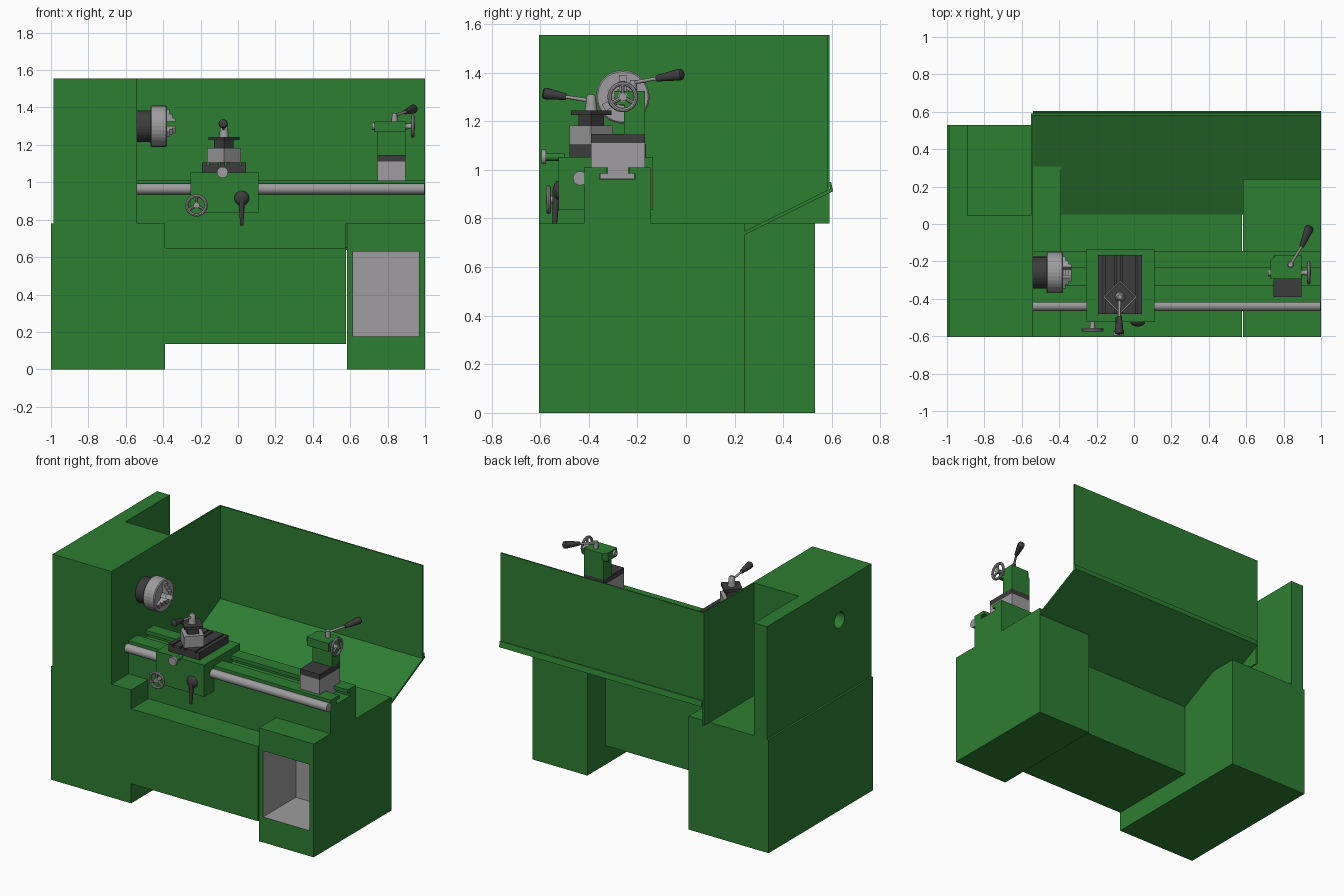
import bpy, bmesh, math
from mathutils import Vector

if "Cube" in bpy.data.objects:
    bpy.data.objects.remove(bpy.data.objects["Cube"])


def mat(name, r, g, b):
    m = bpy.data.materials.new(name)
    m.diffuse_color = (r, g, b, 1)
    m.use_nodes = True
    m.node_tree.nodes["Principled BSDF"].inputs["Base Color"].default_value = m.diffuse_color
    return m


GREEN = mat("machine_green", 0.027, 0.205, 0.032)
GREY = mat("steel_grey", 0.342, 0.335, 0.342)
DARK = mat("dark_grey", 0.048, 0.046, 0.048)


def finish(name, bm, *mats, smooth=False):
    bmesh.ops.recalc_face_normals(bm, faces=bm.faces)
    me = bpy.data.meshes.new(name)
    bm.to_mesh(me)
    bm.free()
    ob = bpy.data.objects.new(name, me)
    bpy.context.collection.objects.link(ob)
    for m in mats:
        me.materials.append(m)
    if smooth:
        bpy.ops.object.select_all(action='DESELECT')
        ob.select_set(True)
        bpy.context.view_layer.objects.active = ob
        bpy.ops.object.shade_smooth_by_angle(angle=math.radians(40))
    return ob


def prism(name, pts, axis, a, b, m):
    """Extrude a 2D outline along an axis (remaining axes kept in x, y, z order)."""
    bm = bmesh.new()
    def place(p, t):
        c = list(p)
        c.insert(axis, t)
        return bm.verts.new(c)
    lo = [place(p, a) for p in pts]
    hi = [place(p, b) for p in pts]
    bm.faces.new(lo)
    bm.faces.new(hi)
    for i in range(len(pts)):
        j = (i + 1) % len(pts)
        bm.faces.new((lo[i], lo[j], hi[j], hi[i]))
    return finish(name, bm, m)


def box(name, x, y, z, m):
    return prism(name, [(x[0], y[0]), (x[1], y[0]), (x[1], y[1]), (x[0], y[1])], 2, z[0], z[1], m)


def diamond(name, c, h, z, m):
    return prism(name, [(c[0] - h, c[1]), (c[0], c[1] - h), (c[0] + h, c[1]), (c[0], c[1] + h)],
                 2, z[0], z[1], m)


def lathe(name, origin, axis, prof, m, n=24, smooth=True, closed=False):
    """Revolve (radius, distance) points around an axis."""
    bm = bmesh.new()
    q = Vector(axis).normalized().to_track_quat('Z', 'Y')
    o = Vector(origin)
    rings = []
    for r, h in prof:
        rings.append([bm.verts.new(o + q @ Vector((r * math.cos(2 * math.pi * i / n),
                      r * math.sin(2 * math.pi * i / n), h))) for i in range(n)])
    pairs = list(zip(rings, rings[1:]))
    if closed:
        pairs.append((rings[-1], rings[0]))
    else:
        bm.faces.new(rings[0])
        bm.faces.new(rings[-1])
    for a, b in pairs:
        for i in range(n):
            j = (i + 1) % n
            bm.faces.new((a[i], a[j], b[j], b[i]))
    return finish(name, bm, m, smooth=smooth)


def rod(name, p, q, r0, r1, m, n=16):
    d = Vector(q) - Vector(p)
    return lathe(name, p, d, [(r0, 0), (r1, d.length)], m, n)


def handwheel(name, c, axis, r, t):
    """Rim, hub and three dished spokes; the axis points outward."""
    ax = Vector(axis)
    c = Vector(c)
    rim = [(r - t + t * math.cos(k * math.pi / 4), t * math.sin(k * math.pi / 4)) for k in range(8)]
    lathe(name + "_rim", c, ax, rim, GREY, 32, closed=True)
    lathe(name + "_hub", c - ax * 0.035, ax, [(0.012, 0), (0.016, 0.03), (0.016, 0.045)], GREY, 16)
    side = Vector((0, 0, 1))
    other = ax.cross(side)
    for k in range(3):
        a = math.radians(90 + 120 * k)
        d = side * math.sin(a) + other * math.cos(a)
        rod(f"{name}_spoke_{k}", c, c + d * (r - t), 0.008, 0.008, GREY, 8)


def grip_lever(name, a, b, c):
    """Steel arm from a to b with a flared dark grip from b to c."""
    rod(name + "_arm", a, b, 0.008, 0.007, GREY, 12)
    d = (Vector(c) - Vector(b))
    L = d.length
    lathe(name + "_grip", b, d, [(0.013, 0), (0.024, L * 0.85), (0.022, L * 0.95), (0.014, L)], DARK, 16)


# cabinet base
box("left_pedestal", (-1, -0.39), (-0.605, 0.53), (0, 0.78), GREEN)
box("middle_cabinet", (-0.39, 0.577), (-0.605, 0.05), (0.135, 0.65), GREEN)

# right pedestal with open grey storage recess
bm = bmesh.new()
bmesh.ops.create_cube(bm, size=1)
for v in bm.verts:
    v.co = (0.7915 + v.co.x * 0.417, -0.1825 + v.co.y * 0.845, 0.39 + v.co.z * 0.78)
front = min(bm.faces, key=lambda f: f.calc_center_median().y)
bmesh.ops.inset_region(bm, faces=[front], thickness=0.03)
for v in front.verts:
    v.co.x = 0.615 if v.co.x < 0.79 else 0.967
    v.co.z = 0.175 if v.co.z < 0.39 else 0.63
inner = bmesh.ops.extrude_discrete_faces(bm, faces=[front])["faces"][0]
for v in inner.verts:
    v.co.y += 0.355
inner.material_index = 1
for e in inner.edges:
    for f in e.link_faces:
        f.material_index = 1
finish("right_pedestal", bm, GREEN, GREY)

# headstock, L-shaped in plan, with spindle bore
AY, AZ = -0.26, 1.3
head = prism("headstock", [(-0.987, -0.605), (-0.54, -0.605), (-0.54, 0.045), (-0.89, 0.045),
                           (-0.89, 0.53), (-0.987, 0.53)], 2, 0.78, 1.555, GREEN)
cutter = lathe("bore_cutter", (-1.1, AY, AZ), (1, 0, 0), [(0.055, 0), (0.055, 0.5)], GREEN, 32)
cutter.hide_render = True
mod = head.modifiers.new("bore", 'BOOLEAN')
mod.object = cutter
mod.operation = 'DIFFERENCE'
mod.solver = 'EXACT'
bpy.context.view_layer.objects.active = head
bpy.ops.object.modifier_apply(modifier="bore")
bpy.data.objects.remove(cutter)

# splash guard and sloping chip tray
box("splash_back", (-0.55, 1), (0.58, 0.59), (0.91, 1.555), GREEN)
box("splash_side", (-0.55, -0.54), (0.045, 0.59), (0.78, 1.555), GREEN)
prism("chip_tray", [(0.05, 0.638), (0.605, 0.912), (0.597, 0.95), (0.59, 0.95), (0.592, 0.922),
                    (0.05, 0.652)], 0, -0.54, 1, GREEN)

# bed with T-slot, and feed rod
prism("bed", [(-0.42, 0.65), (-0.145, 0.65), (-0.145, 1.01), (-0.235, 1.01), (-0.235, 0.985),
              (-0.21, 0.985), (-0.21, 0.96), (-0.355, 0.96), (-0.355, 0.985), (-0.325, 0.985),
              (-0.325, 1.01), (-0.42, 1.01)], 0, -0.54, 0.575, GREEN)
prism("bed_end", [(-0.42, 0.78), (-0.145, 0.78), (-0.145, 1.01), (-0.235, 1.01), (-0.235, 0.985),
                  (-0.21, 0.985), (-0.21, 0.96), (-0.355, 0.96), (-0.355, 0.985), (-0.325, 0.985),
                  (-0.325, 1.01), (-0.42, 1.01)], 0, 0.575, 1, GREEN)
rod("feed_rod", (-0.54, -0.436, 0.965), (0.998, -0.436, 0.965), 0.029, 0.029, GREY, 32)

# chuck with three stepped jaws
lathe("chuck_backplate", (-0.54, AY, AZ), (1, 0, 0),
      [(0.04, 0), (0.085, 0), (0.085, 0.075), (0.04, 0.075)], DARK, 32, False, True)
lathe("chuck_body", (-0.468, AY, AZ), (1, 0, 0),
      [(0.035, 0), (0.104, 0), (0.11, 0.006), (0.11, 0.082), (0.104, 0.088), (0.035, 0.088)],
      GREY, 32, False, True)
for k in range(3):
    jaw = prism(f"chuck_jaw_{k}", [(-0.385, 0.025), (-0.335, 0.025), (-0.335, 0.045), (-0.35, 0.045),
                (-0.35, 0.065), (-0.365, 0.065), (-0.365, 0.09), (-0.385, 0.09)], 1, -0.016, 0.016, GREY)
    jaw.location = (0, AY, AZ)
    jaw.rotation_euler.x = math.radians(120 * k)

# carriage and slotted cross slide
box("carriage", (-0.255, 0.11), (-0.525, -0.135), (0.835, 1.053), GREEN)
top = [(-0.193, 1.053), (0.043, 1.053), (0.043, 1.105)]
for s in (0.008, -0.07, -0.105, -0.165):
    top += [(s + 0.009, 1.105), (s + 0.009, 1.09), (s, 1.09), (s, 1.105)]
top += [(-0.193, 1.105)]
prism("cross_slide", top, 1, -0.48, -0.165, DARK)

# tool post
C = (-0.075, -0.39)
diamond("tool_post_base", C, 0.09, (1.105, 1.182), GREY)
diamond("tool_post_neck", C, 0.052, (1.182, 1.225), DARK)
diamond("tool_post_cap", C, 0.083, (1.225, 1.243), DARK)
lathe("tool_post_hub", (*C, 1.243), (0, 0, 1), [(0.026, 0), (0.022, 0.03), (0.018, 0.06), (0.012, 0.066)],
      GREY, 16)
grip_lever("tool_post_lever", (-0.077, -0.39, 1.284), (-0.078, -0.493, 1.30), (-0.08, -0.59, 1.316))

# carriage controls
handwheel("apron_wheel", (-0.222, -0.565, 0.877), (0, -1, 0), 0.06, 0.009)
rod("apron_wheel_shaft", (-0.222, -0.52, 0.877), (-0.222, -0.56, 0.877), 0.013, 0.013, GREY)
rod("cross_feed_shaft", (-0.083, -0.5, 1.053), (-0.083, -0.58, 1.053), 0.016, 0.016, GREEN)
rod("cross_feed_knob", (-0.083, -0.575, 1.053), (-0.083, -0.595, 1.053), 0.03, 0.03, GREY)
lathe("feed_lever_boss", (0.02, -0.52, 0.915), (0, -1, 0),
      [(0.041, 0), (0.038, 0.012), (0.026, 0.022), (0.008, 0.028)], DARK, 24)
rod("feed_lever_arm", (0.02, -0.533, 0.92), (0.02, -0.54, 0.77), 0.016, 0.009, DARK, 12)

# tailstock
box("tailstock_clamp", (0.745, 0.895), (-0.353, -0.212), (0.962, 0.984), GREY)
box("tailstock_clamp_neck", (0.745, 0.895), (-0.323, -0.237), (0.98, 1.02), GREY)
box("tailstock_base", (0.745, 0.895), (-0.39, -0.168), (1.01, 1.11), GREY)
box("tailstock_plate", (0.745, 0.895), (-0.39, -0.168), (1.11, 1.147), DARK)
box("tailstock_body", (0.745, 0.895), (-0.255, -0.168), (1.147, 1.28), GREEN)
prism("tailstock_housing", [(0.73, -0.295), (0.895, -0.295), (0.895, -0.168), (0.757, -0.168),
                            (0.73, -0.195)], 2, 1.268, 1.325, GREEN)
rod("tailstock_quill", (0.716, AY, AZ), (0.9, AY, AZ), 0.02, 0.02, GREY)
handwheel("tailstock_wheel", (0.935, AY, AZ), (1, 0, 0), 0.063, 0.009)
rod("tailstock_wheel_shaft", (0.89, AY, AZ), (0.935, AY, AZ), 0.013, 0.013, GREY)
rod("tailstock_lever_boss", (0.837, -0.217, 1.32), (0.837, -0.217, 1.37), 0.016, 0.014, GREY)
grip_lever("tailstock_lever", (0.837, -0.217, 1.358), (0.896, -0.12, 1.376), (0.942, -0.012, 1.394))
